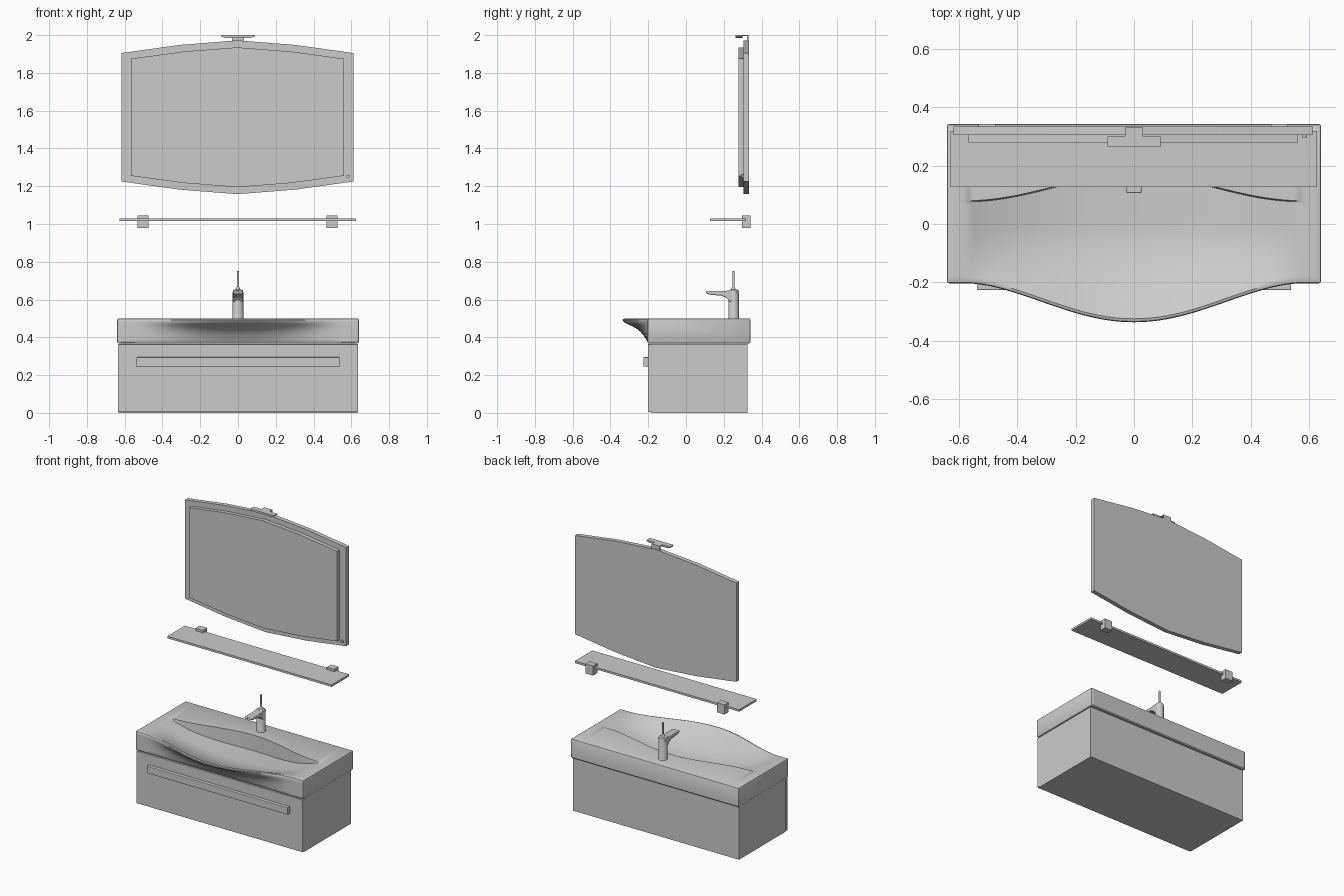
import bpy, bmesh, math

if "Cube" in bpy.data.objects:
    bpy.data.objects.remove(bpy.data.objects["Cube"])


def finish(name, bm, bevel=0.0, smooth=False, segs=2):
    bmesh.ops.recalc_face_normals(bm, faces=bm.faces)
    me = bpy.data.meshes.new(name)
    bm.to_mesh(me)
    bm.free()
    ob = bpy.data.objects.new(name, me)
    bpy.context.collection.objects.link(ob)
    if bevel:
        m = ob.modifiers.new("soft_edges", 'BEVEL')
        m.width, m.segments, m.limit_method = bevel, segs, 'ANGLE'
    if smooth:
        bpy.ops.object.select_all(action='DESELECT')
        ob.select_set(True)
        bpy.context.view_layer.objects.active = ob
        bpy.ops.object.shade_smooth_by_angle(angle=math.radians(40))
    return ob


def prism(name, pts, axis, lo, hi, **kw):
    """Extrude a 2D outline along axis (0 = x with yz points, 1 = y with xz, 2 = z with xy)."""
    bm = bmesh.new()

    def place(p, h):
        c = list(p)
        c.insert(axis, h)
        return bm.verts.new(c)
    a = [place(p, lo) for p in pts]
    b = [place(p, hi) for p in pts]
    bm.faces.new(a)
    bm.faces.new(b)
    n = len(pts)
    for i in range(n):
        j = (i + 1) % n
        bm.faces.new((a[i], a[j], b[j], b[i]))
    return finish(name, bm, **kw)


def box(name, x0, x1, y0, y1, z0, z1, **kw):
    return prism(name, [(x0, y0), (x1, y0), (x1, y1), (x0, y1)], 2, z0, z1, **kw)


def loft(name, loops, **kw):
    """Bridge closed loops with equal point counts and cap both ends."""
    bm = bmesh.new()
    rings = [[bm.verts.new(p) for p in lp] for lp in loops]
    n = len(rings[0])
    for r, s in zip(rings, rings[1:]):
        for i in range(n):
            j = (i + 1) % n
            bm.faces.new((r[i], r[j], s[j], s[i]))
    bm.faces.new(rings[0])
    bm.faces.new(rings[-1])
    return finish(name, bm, **kw)


def circle(r, y, z, n=24):
    return [(r * math.cos(2 * math.pi * i / n), y + r * math.sin(2 * math.pi * i / n), z)
            for i in range(n)]


# Cabinet, drawer front and handle
box("cabinet_body", -0.632, 0.632, -0.182, 0.325, 0.0, 0.366)
box("drawer_front", -0.635, 0.635, -0.202, -0.18, 0.004, 0.364, bevel=0.003)
box("drawer_handle", -0.537, 0.537, -0.226, -0.2, 0.246, 0.295, bevel=0.003)

# Basin: side-to-side loft of yz sections with a bulging front and a scooped bowl
TOP, BOT, BACK, FRONT, HALF = 0.5, 0.368, 0.342, -0.203, 0.64
BOWL, DEPTH = 0.57, 0.105


def front_edge(x):
    x = abs(x)
    if x >= 0.57:
        return FRONT
    return FRONT - 0.133 * (0.5 + 0.5 * math.cos(math.pi * x / 0.57)) ** 0.85


def back_rim(x):
    return 0.08 + 0.045 * (1 + math.cos(math.pi * min(abs(x), BOWL) / BOWL))


def bowl_depth(x, t):
    if abs(x) >= BOWL:
        return 0.0
    return DEPTH * (1 - (abs(x) / BOWL) ** 2.2) * math.sin(math.pi / 2 * min(1, t / 0.66))


def section(x, inset=0.0):
    yf, yb = front_edge(x), back_rim(x)
    lip = yf + 0.012
    pts = [(BACK, TOP - 0.008), (BACK - 0.003, TOP - 0.002), (BACK - 0.008, TOP), (yb, TOP)]
    rows = 26
    for i in range(rows + 1):
        t = 1 - i / rows
        pts.append((lip + (yb - 0.004 - lip) * t, TOP - bowl_depth(x, t)))
    pts.append((yf + 0.003, TOP - 0.003))
    # Underside of the bulge sweeping back to the cabinet front
    for z, w in ((0.492, 1), (0.48, 0.95), (0.47, 0.8), (0.46, 0.63), (0.445, 0.43),
                 (0.43, 0.29), (0.41, 0.16), (0.39, 0.07), (0.375, 0.0)):
        pts.append((FRONT + (yf - FRONT) * w, z))
    pts += [(FRONT + 0.006, BOT), (BACK - 0.006, BOT), (BACK, BOT + 0.006)]
    out = []
    for y, z in pts:
        y = min(max(y, FRONT + inset), BACK - inset) if inset else y
        z = min(max(z, BOT + inset), TOP - inset) if inset else z
        out.append((x, y, z))
    return out


N = 76
inner = [-0.632 + 1.264 * i / N for i in range(N + 1)]
loops = [section(-HALF, 0.008), section(-HALF + 0.0025, 0.0025)]
loops += [section(x) for x in inner]
loops += [section(HALF - 0.0025, 0.0025), section(HALF, 0.008)]
loft("basin", loops, smooth=True)

# Faucet: round body, flat tapered spout, lever
loft("faucet_body", [circle(r, 0.252, z) for r, z in
     ((0.031, 0.498), (0.028, 0.504), (0.028, 0.64), (0.025, 0.65), (0.014, 0.654))],
     smooth=True)
prism("faucet_spout", [(0.106, 0.645), (0.106, 0.633), (0.125, 0.626), (0.19, 0.62), (0.215, 0.61),
                       (0.23, 0.59), (0.26, 0.59), (0.27, 0.645), (0.24, 0.651), (0.2, 0.645)],
      0, -0.026, 0.026, bevel=0.004, smooth=True)
loft("faucet_lever", [circle(r, y, z, 12) for r, y, z in
     ((0.014, 0.25, 0.652), (0.01, 0.25, 0.66), (0.006, 0.251, 0.668),
      (0.006, 0.251, 0.748), (0.004, 0.251, 0.75))], smooth=True)

# Glass shelf and its two wall brackets
box("shelf", -0.628, 0.625, 0.127, 0.318, 1.016, 1.03)
for side, cx in (("left", -0.503), ("right", 0.498)):
    box("shelf_bracket_" + side, cx - 0.029, cx + 0.029, 0.296, 0.342, 0.98, 1.046)


# Mirror: back plate and raised front panel, both with bowed top and bottom
def bowed(w, mid, edge, bow, cx=-0.003):
    knee = edge + bow * 0.64
    top = [(-w, edge), (-w / 2, knee), (0, edge + bow), (w / 2, knee), (w, edge)]
    return [(x + cx, mid + z) for x, z in top] + [(x + cx, mid - z) for x, z in reversed(top)]


prism("mirror_back_plate", bowed(0.614, 1.565, 0.34, 0.067), 1, 0.304, 0.334)
prism("mirror_front_panel", bowed(0.563, 1.565, 0.31, 0.06), 1, 0.278, 0.305)
prism("mirror_switch", [(0.583 + 0.009 * math.cos(i * math.pi / 8), 1.252 + 0.009 * math.sin(i * math.pi / 8))
                        for i in range(16)], 1, 0.295, 0.305)

# Lamp above the mirror on an angled bracket
prism("lamp_head", [(-0.09, 2.0), (-0.09, 1.993), (-0.07, 1.986), (0.07, 1.986), (0.09, 1.993), (0.09, 2.0)],
      1, 0.263, 0.3)
prism("lamp_bracket", [(0.29, 2.0), (0.29, 1.995), (0.324, 1.995), (0.324, 1.96), (0.33, 1.96), (0.33, 2.0)],
      0, -0.031, 0.031)
